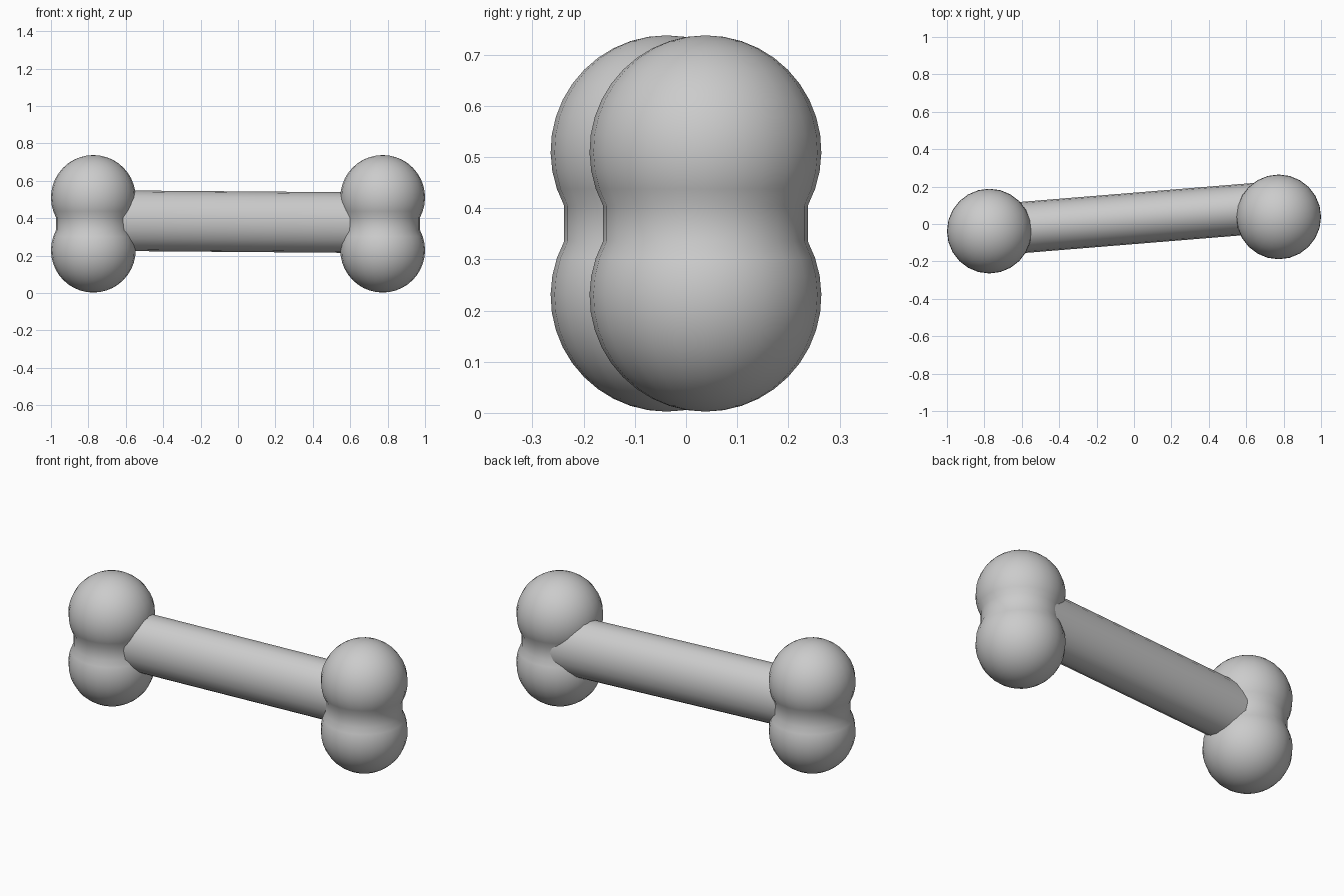
import bpy, bmesh
from math import sin, cos, pi, radians
from mathutils import Vector

if "Cube" in bpy.data.objects:
    bpy.data.objects.remove(bpy.data.objects["Cube"])


def loft(name, rings, caps=False):
    """Skin a list of closed rings into one smooth object."""
    bm = bmesh.new()
    loops = [[bm.verts.new(p) for p in ring] for ring in rings]
    n = len(loops[0])
    for a, b in zip(loops, loops[1:]):
        for i in range(n):
            j = (i + 1) % n
            bm.faces.new((a[i], a[j], b[j], b[i]))
    if caps:
        bm.faces.new(loops[0])
        bm.faces.new(loops[-1])
    bmesh.ops.remove_doubles(bm, verts=bm.verts, dist=1e-5)
    bmesh.ops.recalc_face_normals(bm, faces=bm.faces)
    for f in bm.faces:
        f.smooth = True
    mesh = bpy.data.meshes.new(name)
    bm.to_mesh(mesh)
    bm.free()
    obj = bpy.data.objects.new(name, mesh)
    bpy.context.collection.objects.link(obj)
    return obj


def bone_knob(name, x, y):
    """Two stacked balls joined by a short straight neck."""
    r, mid, offset, stop, steps, sides = 0.2265, 0.37, 0.141, 28, 13, 24
    angles = [radians(-90 + (90 + stop) * i / steps) for i in range(steps + 1)]
    lower = [(r * cos(a), -offset + r * sin(a)) for a in angles]
    profile = lower + [(rad, -z) for rad, z in reversed(lower)]
    rings = [[(x + rad * cos(2 * pi * i / sides),
               y + rad * sin(2 * pi * i / sides), mid + z)
              for i in range(sides)] for rad, z in profile]
    return loft(name, rings)


# Knobs at both ends
bone_knob("left_knob", -0.7735, -0.038)
bone_knob("right_knob", 0.7735, 0.038)

# Oval shaft, slightly skewed, with its ends buried in the knobs
start, end = Vector((-0.75, -0.031, 0.3875)), Vector((0.75, 0.091, 0.3755))
side = Vector((0, 0, 1)).cross(end - start).normalized()
up = (end - start).cross(side).normalized()
sides = 20
shaft = loft("shaft", [[c + side * 0.137 * cos(2 * pi * i / sides)
                        + up * 0.162 * sin(2 * pi * i / sides)
                        for i in range(sides)] for c in (start, end)], caps=True)
for face in shaft.data.polygons:
    face.use_smooth = len(face.vertices) == 4
